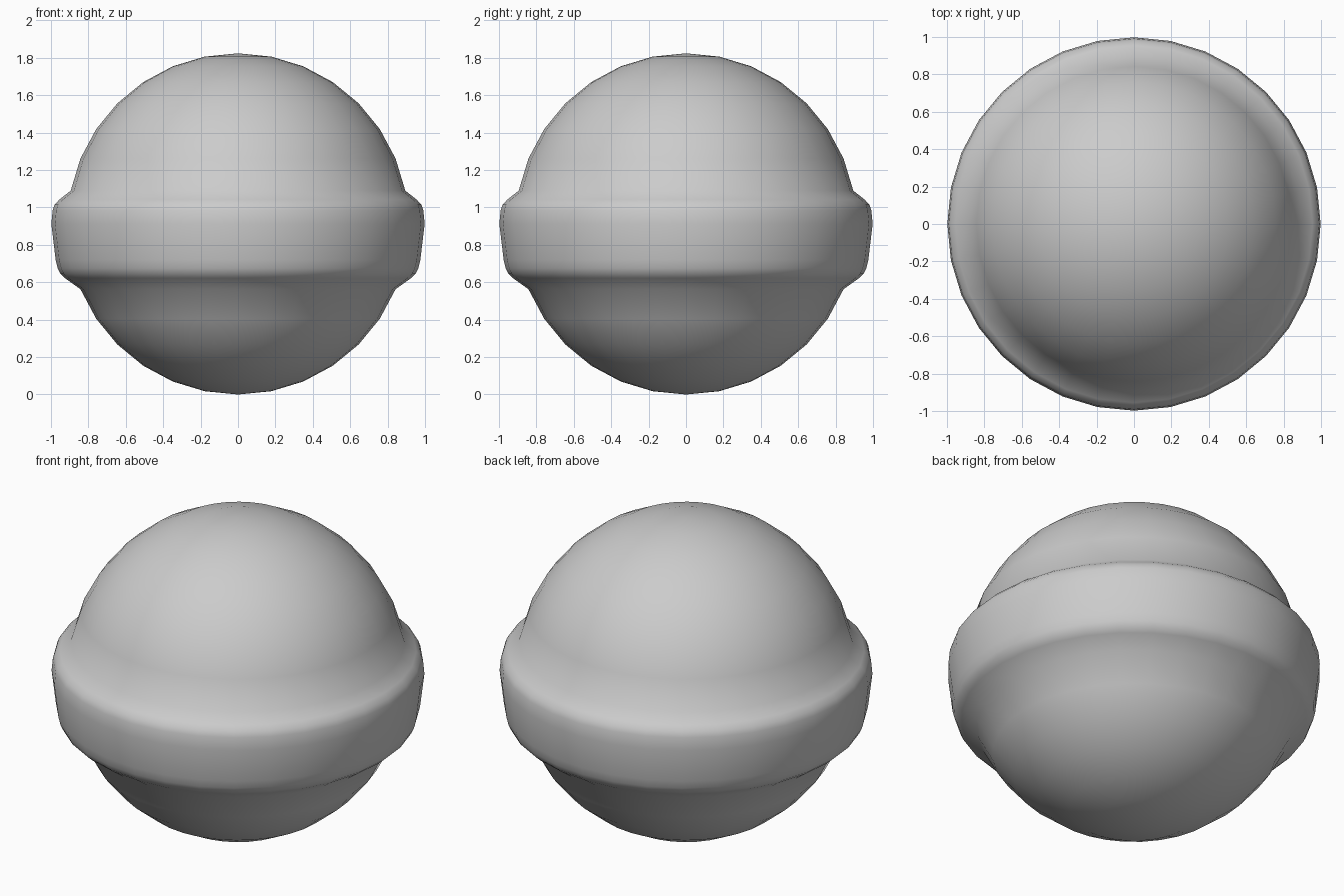
import bpy, bmesh, math
from mathutils import Matrix, Vector

cube = bpy.data.objects.get("Cube")
if cube:
    bpy.data.objects.remove(cube, do_unlink=True)

R = 0.912        # sphere radius and centre height
SEGMENTS = 32
RINGS = 16

# Plain grey finish
grey = bpy.data.materials.new("plain grey")
grey.use_nodes = True
colour = (0.6, 0.6, 0.6, 1)
grey.diffuse_color = colour
grey.node_tree.nodes["Principled BSDF"].inputs["Base Color"].default_value = colour


def arc(first, last):
    """Sphere outline between two rings, counted from the top."""
    angles = [math.pi * i / RINGS for i in range(first, last + 1)]
    return [(R * math.sin(a), R + R * math.cos(a)) for a in angles]


# Outline: upper dome, raised belt with rounded edges, lower dome
belt = [(0.955, 1.042), (0.981, 1.015), (0.991, 0.985), (0.998, 0.912),
        (0.975, 0.72), (0.964, 0.675), (0.95, 0.645), (0.925, 0.622)]
outline = arc(0, 7) + belt + arc(10, RINGS)

# Turn the outline round the upright axis
bm = bmesh.new()
verts = [bm.verts.new((0, -r, z)) for r, z in outline]
edges = [bm.edges.new(pair) for pair in zip(verts, verts[1:])]
bmesh.ops.spin(bm, geom=verts + edges, cent=(0, 0, 0), axis=(0, 0, 1),
               angle=math.tau, steps=SEGMENTS, use_merge=True)
bmesh.ops.remove_doubles(bm, verts=bm.verts, dist=0.0005)
bmesh.ops.recalc_face_normals(bm, faces=bm.faces)
for face in bm.faces:
    face.smooth = True

mesh = bpy.data.meshes.new("belted_ball")
bm.to_mesh(mesh)
bm.free()
mesh.materials.append(grey)
ball = bpy.data.objects.new("belted_ball", mesh)
bpy.context.collection.objects.link(ball)
